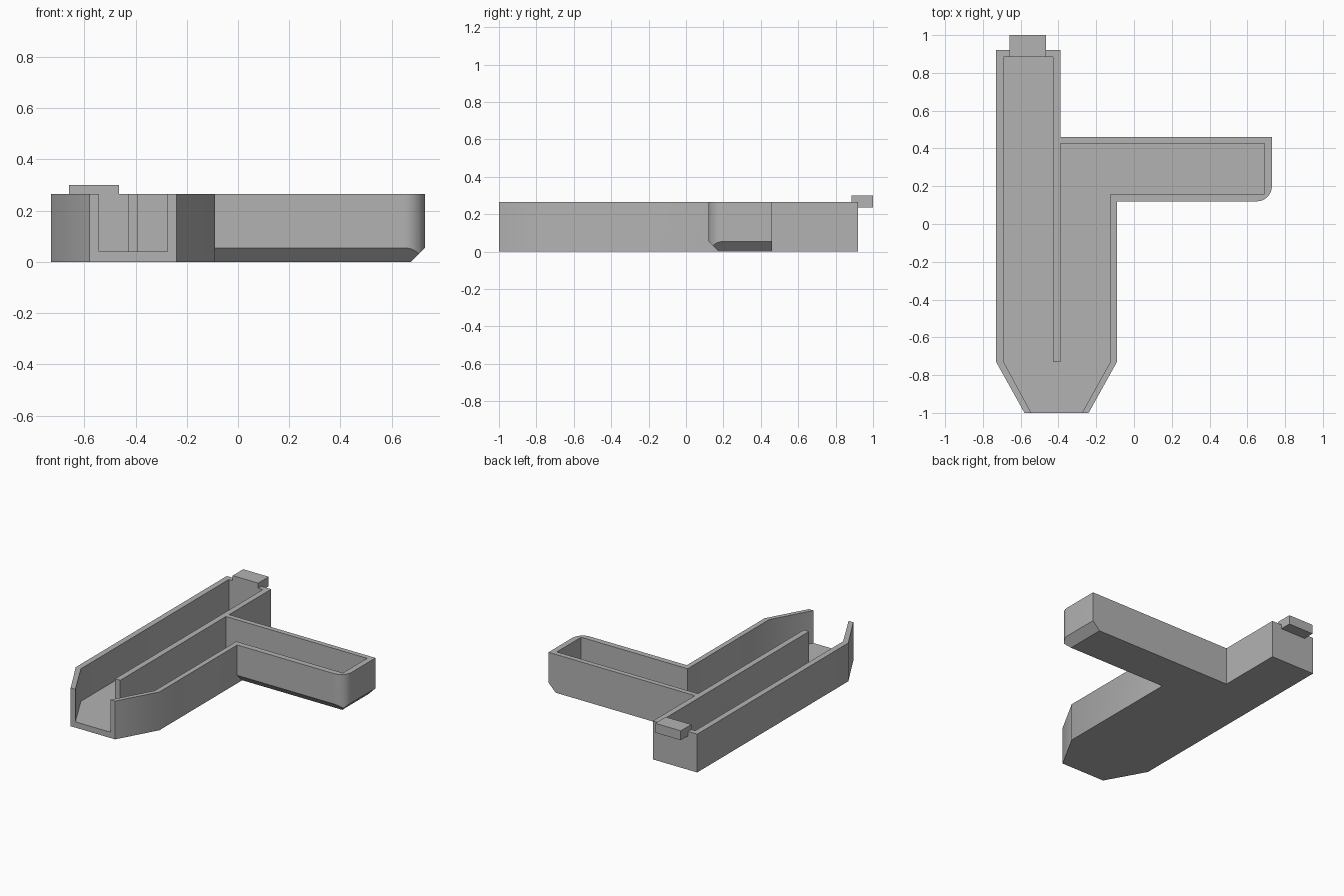
import bpy, bmesh, math

cube = bpy.data.objects.get("Cube")
if cube:
    bpy.data.objects.remove(cube, do_unlink=True)

grey = bpy.data.materials.new("plain_grey")
grey.use_nodes = True
COLOUR = (0.45, 0.45, 0.45, 1)
grey.diffuse_color = COLOUR
grey.node_tree.nodes["Principled BSDF"].inputs["Base Color"].default_value = COLOUR


def prism(name, points, direction):
    """Extrude a closed 3D polygon along a direction."""
    bm = bmesh.new()
    face = bm.faces.new([bm.verts.new(p) for p in points])
    out = bmesh.ops.extrude_face_region(bm, geom=[face])
    verts = [g for g in out["geom"] if isinstance(g, bmesh.types.BMVert)]
    bmesh.ops.translate(bm, verts=verts, vec=direction)
    bmesh.ops.recalc_face_normals(bm, faces=bm.faces)
    mesh = bpy.data.meshes.new(name)
    bm.to_mesh(mesh)
    bm.free()
    mesh.materials.append(grey)
    obj = bpy.data.objects.new(name, mesh)
    bpy.context.collection.objects.link(obj)
    return obj


def slab(name, outline, bottom, top):
    return prism(name, [(x, y, bottom) for x, y in outline], (0, 0, top - bottom))


def combine(target, tool, operation):
    """Apply a boolean and discard the tool."""
    mod = target.modifiers.new("boolean", 'BOOLEAN')
    mod.operation, mod.solver, mod.object = operation, 'EXACT', tool
    bpy.context.view_layer.objects.active = target
    bpy.ops.object.modifier_apply(modifier=mod.name)
    bpy.data.objects.remove(tool, do_unlink=True)


HEIGHT, FLOOR, CHAMFER, RADIUS = 0.265, 0.04, 0.055, 0.08
LEFT, STEM, END, FRONT, BACK = -0.73, -0.09, 0.73, 0.12, 0.46

# Solid body: long stem with tapered mouth, side arm with one rounded corner
corner = []
for i in range(13):
    a = -math.pi / 2 * i / 12
    corner.append((END - RADIUS + RADIUS * math.cos(a),
                   FRONT + RADIUS + RADIUS * math.sin(a)))
outline = [(LEFT, 0.92), (-0.39, 0.92), (-0.39, BACK), (END, BACK)] + corner + [
    (STEM, FRONT), (STEM, -0.73), (-0.24, -1), (-0.58, -1), (LEFT, -0.73)]
body = slab("branched_tray", outline, 0, HEIGHT)

# Channels on both sides of the dividing wall, open at the mouth
channels = [(-0.69, 0.885), (-0.43, 0.885), (-0.43, -0.73), (-0.39, -0.73),
            (-0.39, 0.425), (0.69, 0.425), (0.69, 0.16), (-0.125, 0.16),
            (-0.125, -0.73), (-0.325, -1.09), (-0.495, -1.09), (-0.69, -0.73)]
combine(body, slab("channel_cutter", channels, FLOOR, 0.4), 'DIFFERENCE')

# Chamfers under the front and end of the arm
E = 0.05
wedge = [(-E, -E), (CHAMFER + E, -E), (-E, CHAMFER + E)]
combine(body, prism("front_chamfer_cutter",
                    [(STEM, FRONT + d, z) for d, z in wedge], (1, 0, 0)), 'DIFFERENCE')
combine(body, prism("end_chamfer_cutter",
                    [(END - d, 0, z) for d, z in wedge], (0, 0.6, 0)), 'DIFFERENCE')

# Hook tab on the back wall
tab = [(-0.66, 0.885), (-0.465, 0.885), (-0.465, 1), (-0.66, 1)]
combine(body, slab("hook_tab", tab, 0.235, 0.3), 'UNION')

bpy.ops.object.select_all(action='DESELECT')
body.select_set(True)
bpy.context.view_layer.objects.active = body
bpy.ops.object.shade_smooth_by_angle(angle=math.radians(30))
